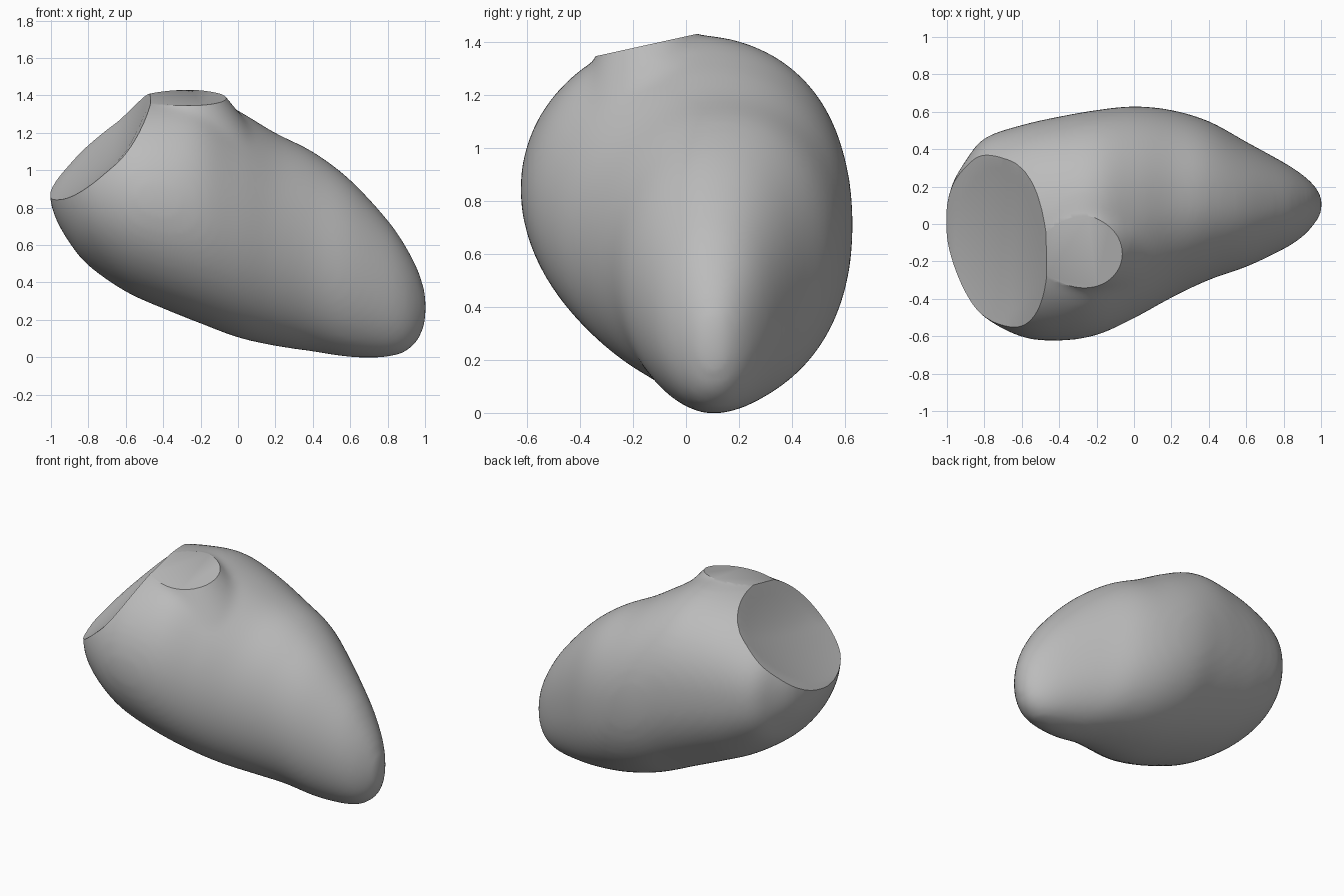
import bpy, bmesh, math
from mathutils import Vector

cube = bpy.data.objects.get("Cube")
if cube:
    bpy.data.objects.remove(cube)

# Stations along x: x, bottom z, top z, front y, back y
STATIONS = [
    (-1.005, .83, .96, -.09, .09), (-.97, .73, 1.07, -.22, .22),
    (-.9, .61, 1.18, -.375, .34), (-.8, .49, 1.28, -.5, .46),
    (-.6, .35, 1.38, -.605, .53), (-.4, .26, 1.42, -.625, .575),
    (-.2, .18, 1.42, -.595, .61), (0, .105, 1.32, -.505, .63),
    (.2, .06, 1.2, -.395, .61), (.4, .03, 1.1, -.3, .55),
    (.6, 0, .95, -.23, .44), (.8, 0, .735, -.135, .33),
    (.9, .03, .59, -.07, .265), (.965, .09, .465, 0, .205), (1.005, .19, .34, .06, .145)]
SIDES = 48
STEPS = 5


def spline(p, q, r, s, t):
    """Catmull-Rom value between q and r."""
    return q + t / 2 * (r - p + t * (2 * p - 5 * q + 4 * r - s + t * (3 * (q - r) + s - p)))


def smooth_stations():
    """Extra stations between the given ones."""
    padded = [STATIONS[0]] + STATIONS + [STATIONS[-1]]
    for group in zip(padded, padded[1:], padded[2:], padded[3:]):
        for k in range(STEPS):
            yield [spline(*values, k / STEPS) for values in zip(*group)]
    yield STATIONS[-1]


def section_point(angle):
    """Unit oval, slightly squarer on the back half."""
    c, s = math.cos(angle), math.sin(angle)
    power = .9 if c > 0 else 1
    return math.copysign(abs(c) ** power, c), math.copysign(abs(s) ** power, s)


def inlet_height(x, y):
    """Slanted inlet surface, dished in the middle and curling up to the neck."""
    slant = 1.06 + .87 * (x + .75) + .25 * (y + .1)
    curl = 2.6 * max(0, x + .66) ** 2
    dish = .04 * max(0, 1 - ((x + .73) / .25) ** 2 - ((y + .1) / .45) ** 2)
    return slant + curl - dish


# Chamber body: oval sections lofted along x
bm = bmesh.new()
rings = []
for x, z0, z1, y0, y1 in smooth_stations():
    ring = []
    for i in range(SIDES):
        c, s = section_point(math.tau * i / SIDES)
        ring.append(bm.verts.new((x, (y0 + y1) / 2 + (y1 - y0) / 2 * c,
                                  (z0 + z1) / 2 + (z1 - z0) / 2 * s)))
    rings.append(ring)
for r, s in zip(rings, rings[1:]):
    for i in range(SIDES):
        j = (i + 1) % SIDES
        bm.faces.new((r[i], r[j], s[j], s[i]))
bm.faces.new(rings[0])
bm.faces.new(rings[-1])

# Outlet neck: tapered tube rising out of the top front
foot, tip = Vector((-.2, -.07, .95)), Vector((-.28, -.17, 1.47))
axis = tip - foot
turn = Vector((0, 0, 1)).rotation_difference(axis).to_matrix().to_4x4()
turn.translation = (foot + tip) / 2
bmesh.ops.create_cone(bm, cap_ends=True, segments=SIDES, radius1=.44, radius2=.14,
                      depth=axis.length, matrix=turn)
bmesh.ops.recalc_face_normals(bm, faces=bm.faces)
mesh = bpy.data.meshes.new("heart_chamber")
bm.to_mesh(mesh)
bm.free()
body = bpy.data.objects.new("heart_chamber", mesh)
bpy.context.collection.objects.link(body)

# Inlet cutter: block whose underside follows the inlet surface
bm = bmesh.new()
bmesh.ops.create_grid(bm, x_segments=40, y_segments=40, size=1)
for v in bm.verts:
    v.co.x = -.8 + .45 * v.co.x
    v.co.z = inlet_height(v.co.x, v.co.y)
lid = bmesh.ops.extrude_face_region(bm, geom=bm.faces[:])["geom"]
for v in lid:
    if isinstance(v, bmesh.types.BMVert):
        v.co.z = 2.5
bmesh.ops.recalc_face_normals(bm, faces=bm.faces)
cutter_mesh = bpy.data.meshes.new("inlet_cutter")
bm.to_mesh(cutter_mesh)
bm.free()
cutter = bpy.data.objects.new("inlet_cutter", cutter_mesh)
cutter.hide_render = True
bpy.context.collection.objects.link(cutter)

# Blend body and neck into one skin, then cut the inlet
remesh = body.modifiers.new("blend", "REMESH")
remesh.mode = "VOXEL"
remesh.voxel_size = .022
soften = body.modifiers.new("soften", "SMOOTH")
soften.factor, soften.iterations = .5, 20
cut = body.modifiers.new("inlet", "BOOLEAN")
cut.operation, cut.solver, cut.object = "DIFFERENCE", "EXACT", cutter
depsgraph = bpy.context.evaluated_depsgraph_get()
skin = bpy.data.meshes.new_from_object(body.evaluated_get(depsgraph))
body.modifiers.clear()
body.data = skin
bpy.data.objects.remove(cutter)

# Outlet opening: slice the neck flat and close it
bm = bmesh.new()
bm.from_mesh(skin)
bmesh.ops.bisect_plane(bm, geom=bm.verts[:] + bm.edges[:] + bm.faces[:],
                       plane_co=(-.28, -.17, 1.383), plane_no=(0, -.22, 1), clear_outer=True)
bmesh.ops.holes_fill(bm, edges=[e for e in bm.edges if e.is_boundary], sides=0)
bmesh.ops.recalc_face_normals(bm, faces=bm.faces)
bm.to_mesh(skin)
bm.free()

# Material and shading
grey = bpy.data.materials.new("plain grey")
grey.use_nodes = True
colour = (.5, .5, .5, 1)
grey.diffuse_color = colour
grey.node_tree.nodes["Principled BSDF"].inputs["Base Color"].default_value = colour
skin.materials.clear()
skin.materials.append(grey)
bpy.context.view_layer.objects.active = body
body.select_set(True)
bpy.ops.object.shade_smooth_by_angle(angle=math.radians(32))
